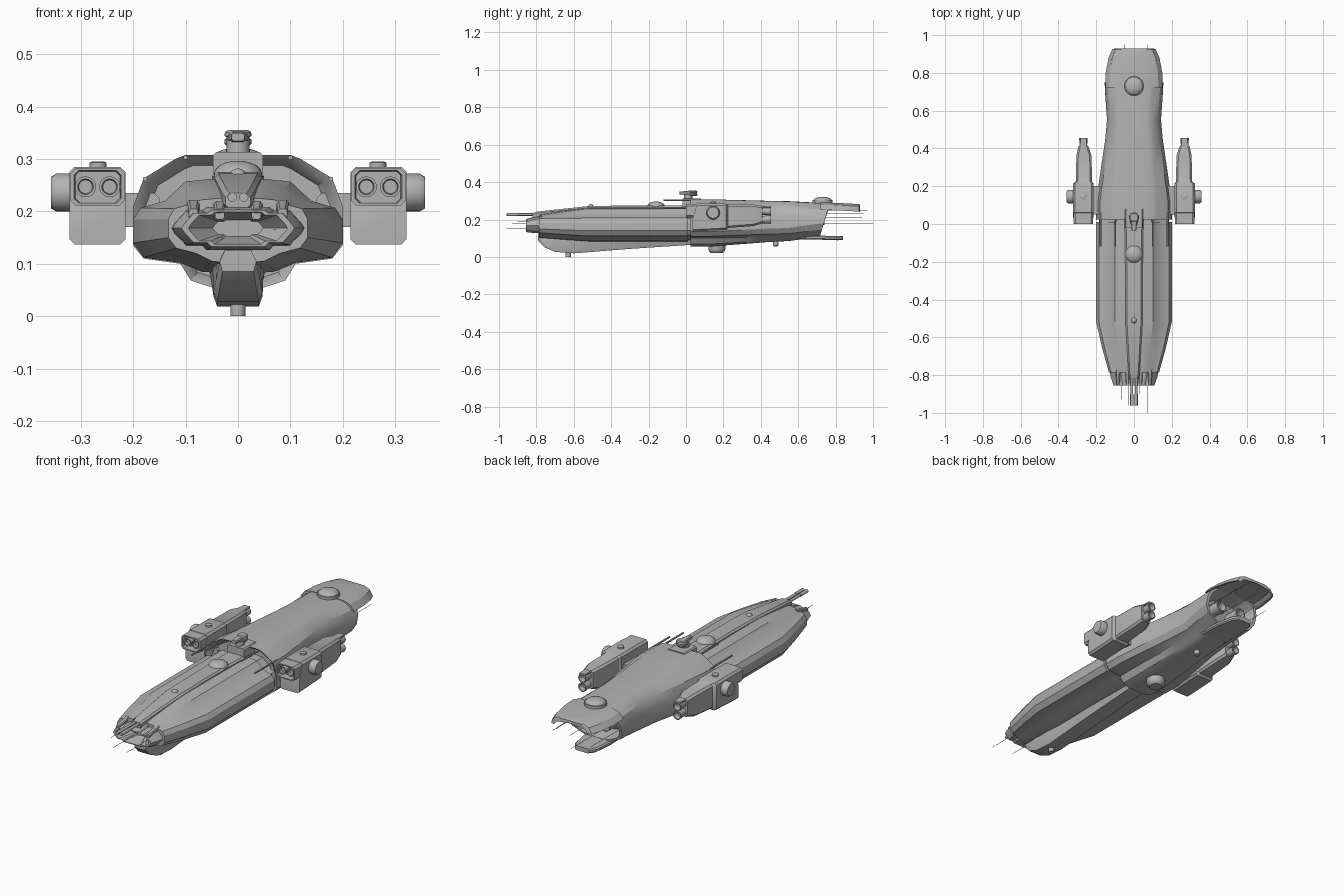
import bpy, bmesh, math, random
from mathutils import Vector, Matrix

random.seed(3)
grey = bpy.data.materials.new("hull_grey")
grey.diffuse_color = (0.45, 0.45, 0.45, 1)


def finish(name, bm, angle=28):
    bmesh.ops.recalc_face_normals(bm, faces=bm.faces)
    me = bpy.data.meshes.new(name)
    bm.to_mesh(me)
    bm.free()
    me.materials.append(grey)
    me.shade_smooth()
    me.set_sharp_from_angle(angle=math.radians(angle))
    ob = bpy.data.objects.new(name, me)
    bpy.context.collection.objects.link(ob)
    return ob


def loft(name, rings, angle=28):
    """Skin a list of equal rings and cap both ends."""
    bm = bmesh.new()
    vs = [[bm.verts.new(p) for p in r] for r in rings]
    n = len(vs[0])
    for a, b in zip(vs, vs[1:]):
        for i in range(n):
            bm.faces.new((a[i], a[(i + 1) % n], b[(i + 1) % n], b[i]))
    bm.faces.new(vs[0])
    bm.faces.new(vs[-1])
    return finish(name, bm, angle)


def ring(y, half, slant=0):
    """Mirror a half section (x, z) into a full ring at y."""
    pts = half + [(-x, z) for x, z in reversed(half) if x > 0]
    zm = min(z for _, z in half)
    return [Vector((x, y + (z - zm) * slant, z)) for x, z in pts]


def inset(r, s, dy):
    c = sum(r, Vector()) / len(r)
    return [Vector((c.x + (p.x - c.x) * s, p.y + dy, c.z + (p.z - c.z) * s)) for p in r]


def mix(a, b, t):
    return [(p[0] + (q[0] - p[0]) * t, p[1] + (q[1] - p[1]) * t) for p, q in zip(a, b)]


def block(y, x0, x1, z0, z1, c=0.01):
    """Chamfered rectangle ring at y."""
    return [Vector((x, y, z)) for x, z in (
        (x0 + c, z0), (x1 - c, z0), (x1, z0 + c), (x1, z1 - c),
        (x1 - c, z1), (x0 + c, z1), (x0, z1 - c), (x0, z0 + c))]


def turned(name, profile, loc, axis="Z", n=24):
    """Lathe (radius, height) steps around an axis."""
    rot = {"Z": Matrix(), "X": Matrix.Rotation(math.pi / 2, 4, "Y"),
           "Y": Matrix.Rotation(-math.pi / 2, 4, "X")}[axis]
    return loft(name, [[rot @ Vector((r * math.cos(2 * math.pi * i / n),
                                      r * math.sin(2 * math.pi * i / n), h)) + Vector(loc)
                        for i in range(n)] for r, h in profile], 35)


def dome(name, r, h, loc, up=1):
    prof = [(r, -up * 0.015)] + [(r * math.cos(a), up * h * math.sin(a)) for a in (0, 0.35, 0.7, 1.05, 1.35)]
    turned(name, prof, loc)


# Front hull: full section tapering toward the nose
body = [(0, .262), (.05, .262), (.10, .257), (.14, .22), (.185, .207), (.2, .185),
        (.2, .14), (.18, .112), (.11, .102), (.07, .085), (0, .08)]
tip = [(0, .225), (.04, .225), (.07, .222), (.095, .213), (.122, .205), (.133, .185),
       (.133, .15), (.118, .13), (.08, .12), (.05, .105), (0, .1)]
loft("front_hull", [ring(.01, body), ring(-.52, body), ring(-.66, mix(body, tip, .48)), ring(-.785, tip)])
loft("hull_joint", [inset(ring(.0, body), .93, 0), inset(ring(.08, body), .93, 0)])

# Nose mouth: faceted ring with a hollow bowl
mouth = [(0, .21), (.06, .209), (.07, .202), (.1, .202), (.122, .178), (.128, .168),
         (.122, .158), (.1, .135), (.07, .135), (.06, .126), (0, .126)]
m0 = ring(-.76, mouth)
m1 = inset(m0, .84, -.095)
loft("nose_mouth", [m0, inset(m0, .98, -.045), m1, inset(m1, .88, 0), inset(m1, .45, .07)])
for s in (-1, 1):
    for x in (.035, .085):
        loft("nose_rib", [block(-.77, s * x - .012, s * x + .012, .195, .222, .004),
                          block(-.85, s * x - .009, s * x + .009, .185, .205, .004)])

# Raised spine along the top of the front hull
loft("top_spine", [block(y, -w, w, z0, z1, .008) for y, w, z0, z1 in (
    (.04, .05, .23, .275), (-.3, .045, .23, .275), (-.52, .045, .23, .272), (-.79, .03, .2, .243), (-.82, .024, .205, .235))])

# Keel under the front hull
loft("keel", [ring(y, [(0, .125), (t, .125), (b, z + .02), (b * .85, z), (0, z)]) for y, t, b, z in (
    (-.79, .025, .035, .085), (-.755, .03, .042, .05), (-.7, .04, .047, .027), (-.6, .05, .047, .019),
    (-.3, .06, .047, .043), (.05, .07, .047, .066))])
turned("keel_sensor", [(.014, 0), (.014, .03)], (0, -.63, 0))

# Rear hull: swells at the front, pinches, flares, slanted hollow stern
fore = [(0, .308), (.1, .308), (.12, .3), (.18, .263), (.2, .21), (.2, .135),
        (.18, .11), (.11, .1), (.09, .068), (.05, .055), (0, .055)]
waist = [(0, .298), (.07, .297), (.09, .292), (.125, .26), (.143, .215), (.143, .155),
         (.125, .125), (.09, .11), (.07, .092), (.045, .085), (0, .085)]
stern = [(0, .288), (.08, .286), (.1, .28), (.14, .255), (.155, .22), (.155, .18),
         (.135, .145), (.105, .13), (.075, .115), (.05, .107), (0, .107)]
f0 = ring(.025, fore)
s1 = ring(.715, stern, .3)
loft("rear_hull", [inset(f0, .85, .04), inset(f0, .93, .01), f0, ring(.12, fore), ring(.2, mix(fore, waist, .2)),
                   ring(.32, mix(fore, waist, .5)), ring(.44, mix(fore, waist, .82)), ring(.55, waist),
                   ring(.66, mix(waist, stern, .7), .12), s1, inset(s1, .9, 0), inset(s1, .7, -.09)])

# Stern hood above and tongue below the stern opening
loft("stern_hood", [ring(y, [(0, z), (w * .6, z), (w * .85, z - .012), (w, z - .04),
                             (w * .93, z - .04), (w * .8, z - .022), (0, z - .012)])
                    for y, w, z in ((.72, .152, .291), (.8, .15, .289), (.88, .135, .285), (.925, .115, .282), (.93, .1, .28))])
loft("stern_tongue", [block(y, -w, w, z, z + .022, .006) for y, w, z in (
    (.6, .075, .095), (.72, .075, .092), (.81, .06, .089), (.84, .04, .09))])

# Stern engine blocks inside the opening
for s in (-1, 1):
    turned("stern_engine", [(.03, -.06), (.03, .03), (.024, .03), (.02, .0)], (s * .06, .71, .2), "Y")

# Domes and small knobs
dome("rear_dome", .05, .022, (0, .73, .3))
turned("rear_dome_ring", [(.053, -.02), (.053, .008)], (0, .73, .296))
dome("front_dome", .046, .025, (0, -.16, .272))
dome("spine_knob", .015, .012, (0, -.51, .27))
turned("belly_dome", [(.03, .02), (.042, .03), (.045, .04), (.045, .075)], (0, .165, 0), "Z")
turned("belly_knob", [(.01, .057), (.014, .062), (.014, .1)], (0, .48, 0))

# Command tower
loft("tower_foot", [block(-.02, -.048, .048, .25, .313, .006), block(.08, -.048, .048, .25, .313, .006)])
turned("tower_neck", [(.024, .26), (.022, .335)], (0, .012, 0))
turned("tower_head", [(.022, .325), (.026, .33), (.026, .337), (.022, .339), (.022, .342),
                      (.026, .344), (.025, .351), (.02, .355)], (0, .035, 0))
loft("tower_visor", [block(-.035, -.012, .012, .334, .35, .004), block(.04, -.02, .02, .33, .354, .004)])

# Twin bow guns
for s in (-1, 1):
    turned("bow_gun", [(.009, -.96), (.009, -.9), (.007, -.9), (.007, -.7)], (s * .011, 0, .227), "Y", 12)

# Side pods, pylons and rods, built once per side
for s in (-1, 1):
    def span(y, a, b, z0, z1, c=.01):
        return block(y, min(s * a, s * b), max(s * a, s * b), z0, z1, c)
    loft("pylon", [span(.05, .15, .23, .17, .235), span(.2, .15, .23, .17, .235)])
    head = span(.0, .216, .32, .211, .283)
    loft("pod_launcher", [inset(head, .82, .035), inset(head, .86, 0), head, span(.07, .216, .32, .211, .283)])
    loft("pod_body", [span(.035, .215, .322, .137, .215), span(.06, .215, .322, .137, .285),
                      span(.215, .215, .322, .145, .285), span(.225, .222, .308, .155, .28),
                      span(.36, .225, .305, .165, .28), span(.41, .24, .295, .18, .272)])
    for x in (.245, .291):
        turned("pod_tube", [(.02, .04), (.02, .008), (.015, .008), (.013, .02)], (s * x, 0, .247), "Y", 16)
    for z in (.245, .2):
        turned("pod_thruster", [(.02, .38), (.02, .42), (.023, .455), (.018, .455), (.014, .43)],
               (s * .268, 0, z), "Y", 16)
    loft("pod_thruster_cover", [span(.38, .245, .29, .262, .272, .003), span(.455, .25, .286, .262, .27, .003)])
    turned("pod_side_cap", [(.036, -.02), (.036, .0), (.036, .026), (.03, .036)][::1] if s > 0 else
           [(.036, .02), (.036, 0), (.036, -.026), (.03, -.036)], (s * .321, .145, .236), "X")
    turned("pod_top_cap", [(.016, .27), (.016, .293), (.012, .295)], (s * .267, .145, 0))
    for x, z in ((.1, .303), (.177, .262)):
        turned("collar_rod", [(.0045, -.12), (.0045, .06)], (s * x, 0, z), "Y", 8)

# Thin whisker antennas at bow and stern
for x, z, e in ((-.065, .18, -.93), (-.03, .15, -.96), (.03, .19, -.9), (.07, .165, -1.0)):
    turned("bow_whisker", [(.001, e), (.0012, -.78)], (x, 0, z), "Y", 6)
for x, z, e in ((.05, .25, .97), (.07, .23, .95), (.11, .2, .92), (-.05, .18, 1.0), (-.09, .16, .9), (0, .21, .94)):
    turned("stern_whisker", [(.0012, .66), (.001, e)], (x, 0, z), "Y", 6)
